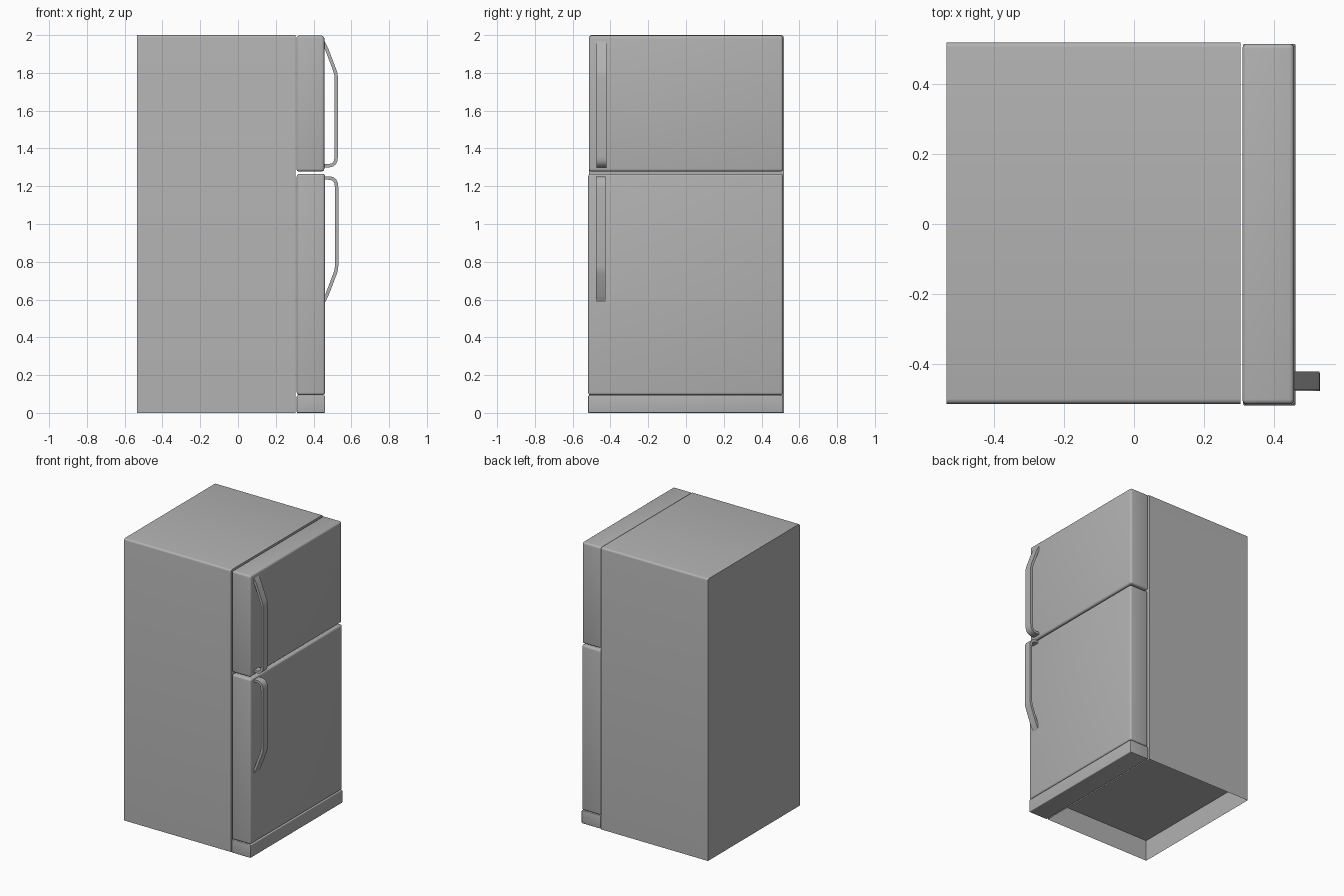
import bpy, bmesh, math
from mathutils import Vector

cube = bpy.data.objects.get("Cube")
if cube:
    bpy.data.objects.remove(cube, do_unlink=True)

GREY = (0.445, 0.445, 0.445, 1)
mat = bpy.data.materials.new("appliance grey")
mat.use_nodes = True
mat.diffuse_color = GREY
mat.node_tree.nodes["Principled BSDF"].inputs["Base Color"].default_value = GREY


def finish(bm, name, angle=35):
    bmesh.ops.recalc_face_normals(bm, faces=bm.faces)
    me = bpy.data.meshes.new(name)
    bm.to_mesh(me)
    bm.free()
    me.materials.append(mat)
    ob = bpy.data.objects.new(name, me)
    bpy.context.collection.objects.link(ob)
    bpy.ops.object.select_all(action='DESELECT')
    bpy.context.view_layer.objects.active = ob
    ob.select_set(True)
    bpy.ops.object.shade_smooth_by_angle(angle=math.radians(angle))
    return ob


def box(lo, hi):
    bm = bmesh.new()
    bmesh.ops.create_cube(bm, size=1)
    for v in bm.verts:
        v.co = Vector([(a + b) / 2 + c * (b - a) for a, b, c in zip(lo, hi, v.co)])
    return bm


def door(name, lo, hi, radius):
    bm = box(lo, hi)
    bmesh.ops.bevel(bm, geom=bm.edges[:], offset=radius, segments=4,
                    profile=0.5, affect='EDGES')
    finish(bm, name)


def handle(name, path, y0, y1, half):
    # flat bar swept along a path in the x-z plane
    pts = [Vector(p) for p in path]
    bm = bmesh.new()
    rings = []
    for i, p in enumerate(pts):
        d = (pts[min(i + 1, len(pts) - 1)] - pts[max(i - 1, 0)]).normalized()
        n = Vector((-d.y, d.x)) * half
        a, b = p + n, p - n
        rings.append([bm.verts.new(c) for c in (
            (a.x, y0, a.y), (a.x, y1, a.y), (b.x, y1, b.y), (b.x, y0, b.y))])
    for r, s in zip(rings, rings[1:]):
        for k in range(4):
            m = (k + 1) % 4
            bm.faces.new((r[k], r[m], s[m], s[k]))
    bm.faces.new(rings[0])
    bm.faces.new(rings[-1])
    finish(bm, name)


# Cabinet: rounded long top edges and a deep hollow underneath
bm = box((-0.535, -0.513, 0), (0.304, 0.518, 2))
top = [e for e in bm.edges if all(v.co.z > 1.9 for v in e.verts)
       and abs(e.verts[0].co.y - e.verts[1].co.y) < 0.01]
bmesh.ops.bevel(bm, geom=top, offset=0.014, segments=4, profile=0.5, affect='EDGES')
under = min(bm.faces, key=lambda f: f.calc_center_median().z)
bmesh.ops.inset_individual(bm, faces=[under], thickness=0.002)
for v in under.verts:
    v.co.z = 0.15
finish(bm, "cabinet")

# Doors and base panel
door("freezer_door", (0.309, -0.514, 1.278), (0.457, 0.514, 1.997), 0.014)
door("fridge_door", (0.311, -0.518, 0.094), (0.461, 0.514, 1.266), 0.014)
door("base_panel", (0.311, -0.518, 0.0), (0.461, 0.514, 0.092), 0.005)

# Handles: hooked at the door gap, tapering back to the door at the far end
bar = [(0.450, 1.308), (0.485, 1.309), (0.500, 1.313), (0.511, 1.322),
       (0.518, 1.337), (0.520, 1.360), (0.520, 1.775), (0.518, 1.795),
       (0.511, 1.817), (0.470, 1.925), (0.462, 1.942), (0.450, 1.963)]
handle("freezer_handle", bar, -0.473, -0.421, 0.009)
handle("fridge_handle", [(x + 0.002, 2.552 - z) for x, z in bar], -0.477, -0.425, 0.009)
